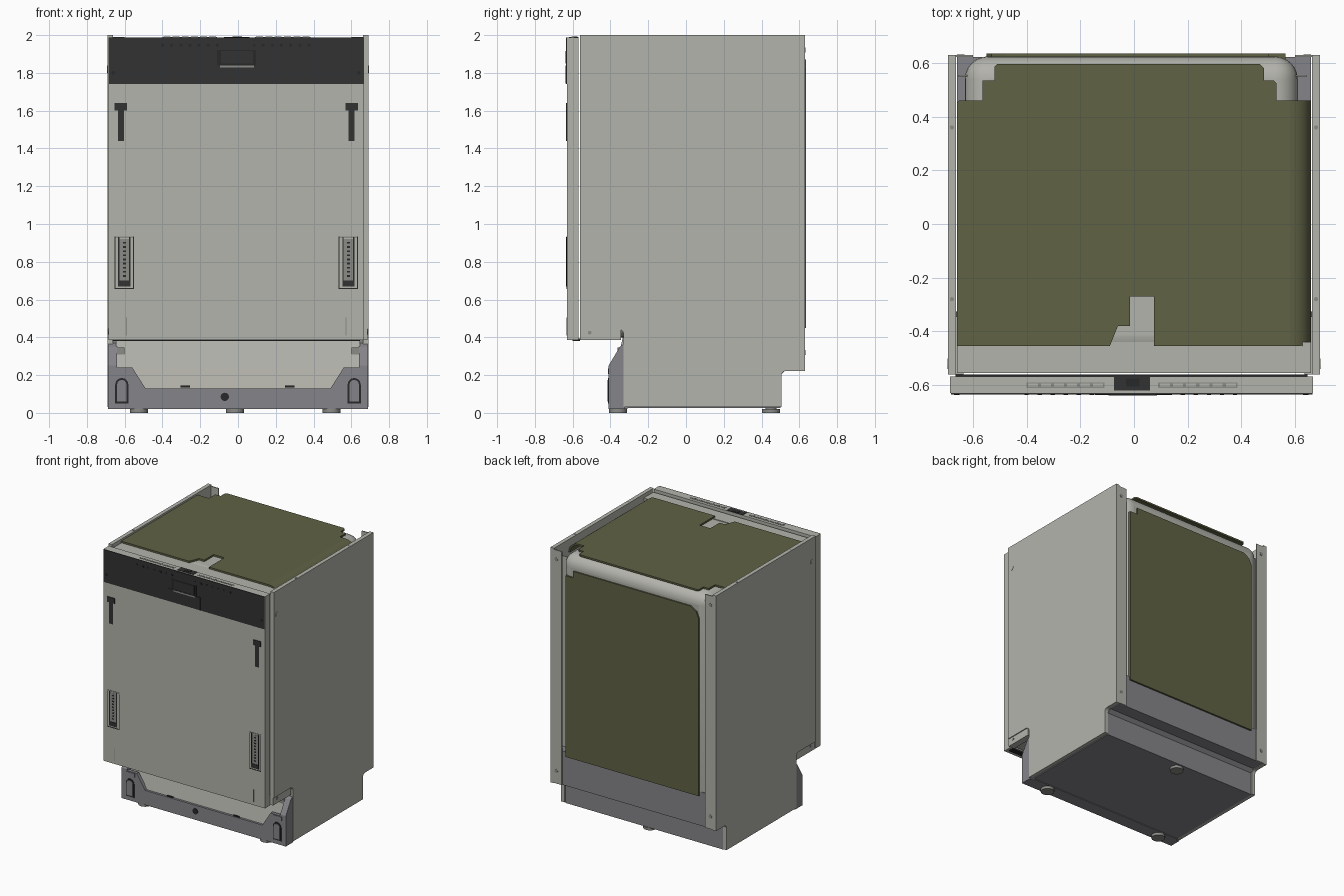
import bpy, bmesh, math
from mathutils import Vector


def material(name, r, g, b):
    m = bpy.data.materials.new(name)
    m.diffuse_color = (r, g, b, 1)
    return m


GREY = material("light_grey_metal", 0.455, 0.455, 0.415)
OLIVE = material("olive_insulation", 0.118, 0.122, 0.060)
DARK = material("charcoal_plastic", 0.032, 0.032, 0.032)
BASE = material("cool_grey_plastic", 0.235, 0.23, 0.25)
BLACK = material("black_fittings", 0.022, 0.022, 0.022)
MID = material("mid_grey_slots", 0.26, 0.26, 0.245)


def prism(name, pts, axis, a, b, mat, bevel=0, smooth=False):
    """Extrude a 2D outline along an axis: x uses (y,z), y uses (x,z), z uses (x,y)."""
    put = {"x": lambda p, t: (t, p[0], p[1]),
           "y": lambda p, t: (p[0], t, p[1]),
           "z": lambda p, t: (p[0], p[1], t)}[axis]
    bm = bmesh.new()
    f = bm.faces.new([bm.verts.new(put(p, a)) for p in pts])
    ext = bmesh.ops.extrude_face_region(bm, geom=[f])
    shift = Vector(put((0, 0), b - a))
    bmesh.ops.translate(bm, vec=shift, verts=[v for v in ext["geom"] if isinstance(v, bmesh.types.BMVert)])
    bmesh.ops.recalc_face_normals(bm, faces=bm.faces)
    me = bpy.data.meshes.new(name)
    bm.to_mesh(me)
    bm.free()
    me.materials.append(mat)
    ob = bpy.data.objects.new(name, me)
    bpy.context.collection.objects.link(ob)
    if bevel:
        mod = ob.modifiers.new("round", "BEVEL")
        mod.width, mod.segments = bevel, 6
    if bevel or smooth:
        bpy.ops.object.select_all(action="DESELECT")
        ob.select_set(True)
        bpy.context.view_layer.objects.active = ob
        bpy.ops.object.shade_smooth_by_angle(angle=math.radians(35))
    return ob


def box(name, x0, x1, y0, y1, z0, z1, mat, bevel=0):
    return prism(name, [(x0, y0), (x1, y0), (x1, y1), (x0, y1)], "z", z0, z1, mat, bevel)


def arc(cx, cy, r, a0, a1, n=6):
    return [(cx + r * math.cos(math.radians(a0 + (a1 - a0) * i / n)),
             cy + r * math.sin(math.radians(a0 + (a1 - a0) * i / n))) for i in range(n + 1)]


def disc(name, axis, c, r, a, b, mat, n=20):
    return prism(name, arc(c[0], c[1], r, 0, 360 - 360 / n, n - 1), axis, a, b, mat, smooth=True)


# --- tub, front frame and insulation mats
box("tub", -0.63, 0.61, -0.5, 0.624, 0.40, 1.972, GREY, 0.085)
box("tub_front_frame", -0.66, 0.66, -0.555, -0.44, 0.40, 1.972, GREY)
box("tub_rear_rib", -0.655, 0.645, 0.549, 0.555, 0.48, 1.92, GREY)
top = [(-0.66, -0.455), (-0.09, -0.455), (-0.06, -0.38), (-0.015, -0.38), (-0.015, -0.27), (0.075, -0.27),
       (0.075, -0.455), (0.58, -0.455), (0.58, 0.46), (0.53, 0.46), (0.53, 0.525), (0.52, 0.535), (0.485, 0.535),
       (0.485, 0.58), (0.47, 0.595), (-0.51, 0.595), (-0.52, 0.585), (-0.52, 0.535), (-0.565, 0.535),
       (-0.565, 0.46), (-0.65, 0.46), (-0.66, 0.45)]
prism("top_mat", top, "z", 1.975, 1.988, OLIVE)
prism("top_mat_folded_edge", arc(0.58, 1.908, 0.08, 90, 0) + arc(0.58, 1.908, 0.067, 0, 90),
      "y", -0.455, 0.46, OLIVE, smooth=True)
back = [(-0.55, 0.45), (0.565, 0.45), (0.565, 1.82), (0.50, 1.82), (0.50, 1.87), (-0.48, 1.87),
        (-0.53, 1.84), (-0.55, 1.79)]
prism("back_mat", back, "y", 0.61, 0.635, OLIVE)

# --- base moulding: stepped block with underside, front rail and sloped tray
base = [(-0.32, 0.025), (0.50, 0.025), (0.50, 0.20), (0.525, 0.225), (0.622, 0.225), (0.622, 0.48),
        (0.3, 0.48), (0.3, 0.40), (-0.32, 0.40)]
prism("base_body", base, "x", -0.66, 0.66, BASE)
prism("front_tray", [(-0.395, 0.12), (-0.37, 0.24), (-0.335, 0.40), (-0.315, 0.40), (-0.315, 0.12)],
      "x", -0.645, 0.645, GREY)
rail = [(-0.66, 0.02), (0.66, 0.02), (0.66, 0.24), (0.56, 0.24), (0.49, 0.13), (-0.49, 0.13),
        (-0.56, 0.24), (-0.66, 0.24)]
prism("front_rail", rail, "y", -0.41, -0.385, BASE)
box("base_floor", -0.66, 0.66, -0.40, -0.31, 0.02, 0.12, BASE)
disc("rail_adjuster", "y", (-0.07, 0.085), 0.022, -0.414, -0.405, BLACK)
for x in (-0.28, 0.275):
    box("rail_slot", x - 0.025, x + 0.025, -0.413, -0.408, 0.135, 0.145, BLACK)

# --- feet
for x, y in ((-0.525, -0.36), (0.495, -0.36), (-0.015, 0.45)):
    disc("foot", "z", (x, y), 0.048, 0, 0.02, MID)
    disc("foot_stem", "z", (x, y), 0.03, 0.015, 0.05, BASE)

# --- mirrored side parts
side = ([(-0.56, 2.0), (0.63, 2.0), (0.63, 0.222)] + arc(0.53, 0.197, 0.025, 90, 180)
        + [(0.505, 0.03), (-0.33, 0.03)] + arc(-0.36, 0.415, 0.03, 0, 90) + [(-0.56, 0.445)])
tower = [(-0.41, 0.02), (-0.41, 0.25), (-0.35, 0.35), (-0.325, 0.37), (-0.325, 0.02)]
for s in (-1, 1):
    def sbox(name, xa, xb, *rest):
        box(name, min(s * xa, s * xb), max(s * xa, s * xb), *rest)
    prism("side_panel", side, "x", s * 0.662, s * 0.692, GREY)
    sbox("side_rear_flange", 0.60, 0.69, 0.622, 0.63, 0.225, 1.99, GREY)
    sbox("side_lower_bracket", 0.635, 0.685, -0.56, -0.345, 0.387, 0.46, GREY)
    prism("base_tower", tower, "x", s * 0.64, s * 0.687, BASE)
    # roller housings beside the front rail
    prism("roller_arch", [(s * 0.58, 0.05), (s * 0.65, 0.05)]
          + [(s * x, z) for x, z in arc(0.615, 0.15, 0.035, 0, 180)], "y", -0.413, -0.40, BLACK)
    prism("roller_cover", [(s * 0.59, 0.06), (s * 0.64, 0.06)]
          + [(s * x, z) for x, z in arc(0.615, 0.15, 0.025, 0, 180)], "y", -0.416, -0.41, BASE)
    sbox("roller_bracket", 0.575, 0.655, -0.414, -0.39, 0.205, 0.235, BASE)
    sbox("tray_clip", 0.60, 0.64, -0.362, -0.34, 0.31, 0.345, MID)
    # screws and holes in the side sheet
    disc("side_cap", "x", (-0.52, 1.82), 0.02, s * 0.690, s * 0.6945, GREY)
    disc("bracket_screw", "x", (-0.51, 0.425), 0.01, s * 0.684, s * 0.688, MID, 10)
    for y in (-0.28, 0.36):
        disc("top_edge_screw", "z", (s * 0.678, y), 0.008, 1.998, 2.0015, MID, 10)
    for z in (0.32, 1.92):
        disc("flange_screw", "y", (s * 0.645, z), 0.014, 0.628, 0.632, MID, 10)

# --- door with control panel
X0, X1 = -0.685, 0.667
box("door_panel", X0, X1, -0.63, -0.568, 0.387, 1.988, GREY)
box("control_panel", X0 + 0.003, X1 - 0.003, -0.634, -0.629, 1.742, 1.988, DARK)
box("door_bottom_seal", X0 + 0.02, X1 - 0.02, -0.60, -0.56, 0.381, 0.395, BLACK)
box("handle_cover", -0.145, 0.13, -0.637, -0.632, 1.745, 1.84, DARK)
box("handle_recess", -0.11, 0.095, -0.636, -0.632, 1.835, 1.92, BLACK)
box("handle_upper_plate", -0.09, 0.08, -0.636, -0.632, 1.92, 1.985, DARK)
box("handle_lip", -0.095, 0.085, -0.638, -0.632, 1.828, 1.838, MID)
box("handle_flap", -0.09, 0.08, -0.638, -0.632, 1.85, 1.915, DARK)
for i in range(17):
    x = -0.40 + i * 0.0485
    box("vent_hole", x - 0.008, x + 0.008, -0.636, -0.632, 1.94, 1.952, BLACK)
for x in (-0.66, 0.64):
    disc("panel_screw", "y", (x, 1.80), 0.01, -0.636, -0.632, BLACK, 10)

# door top: button strips and latch
for x0, x1 in ((-0.40, -0.11), (0.09, 0.385)):
    box("button_strip", x0, x1, -0.61, -0.59, 1.985, 1.990, MID)
    for i in range(6):
        w = (x1 - x0) / 6
        box("top_button", x0 + i * w + 0.006, x0 + (i + 1) * w - 0.006, -0.606, -0.594, 1.985, 1.992, GREY)
box("latch_plate", -0.075, 0.06, -0.62, -0.57, 1.984, 1.991, DARK)
box("latch_hook", -0.03, 0.02, -0.605, -0.575, 1.985, 1.993, BLACK)

# furniture-panel fittings on the door
for s, cx in ((-1, -0.62), (1, 0.602)):
    box("upper_clip_head", cx - 0.033, cx + 0.033, -0.635, -0.628, 1.60, 1.64, DARK)
    box("upper_clip_stem", cx - 0.016, cx + 0.016, -0.634, -0.628, 1.44, 1.61, DARK)
    bx = cx + (0.018 if s < 0 else -0.018)
    for side_x in (-0.051, 0.047):
        box("slide_frame_side", bx + side_x, bx + side_x + 0.004, -0.632, -0.628, 0.655, 0.935, BLACK)
    box("slide_frame_bottom", bx - 0.051, bx + 0.051, -0.632, -0.628, 0.655, 0.660, BLACK)
    box("slide_frame_top", bx - 0.051, bx + 0.051, -0.632, -0.628, 0.925, 0.935, MID)
    for rx in (-0.032, 0.026):
        box("slide_rail", bx + rx, bx + rx + 0.006, -0.634, -0.628, 0.67, 0.93, BLACK)
    box("slide_channel", bx - 0.026, bx + 0.026, -0.631, -0.628, 0.68, 0.92, MID)
    for i in range(9):
        z = 0.72 + i * 0.022
        box("slide_tooth", bx - 0.008, bx + 0.008, -0.633, -0.628, z, z + 0.009, BLACK)
    box("slide_foot", bx - 0.032, bx + 0.032, -0.635, -0.628, 0.67, 0.70, DARK)
    # small pressed tab near the bottom of the door
    tx = cx + (0.03 if s < 0 else -0.03)
    box("door_tab_edge", tx - 0.002, tx + 0.002, -0.632, -0.628, 0.41, 0.505, MID)
